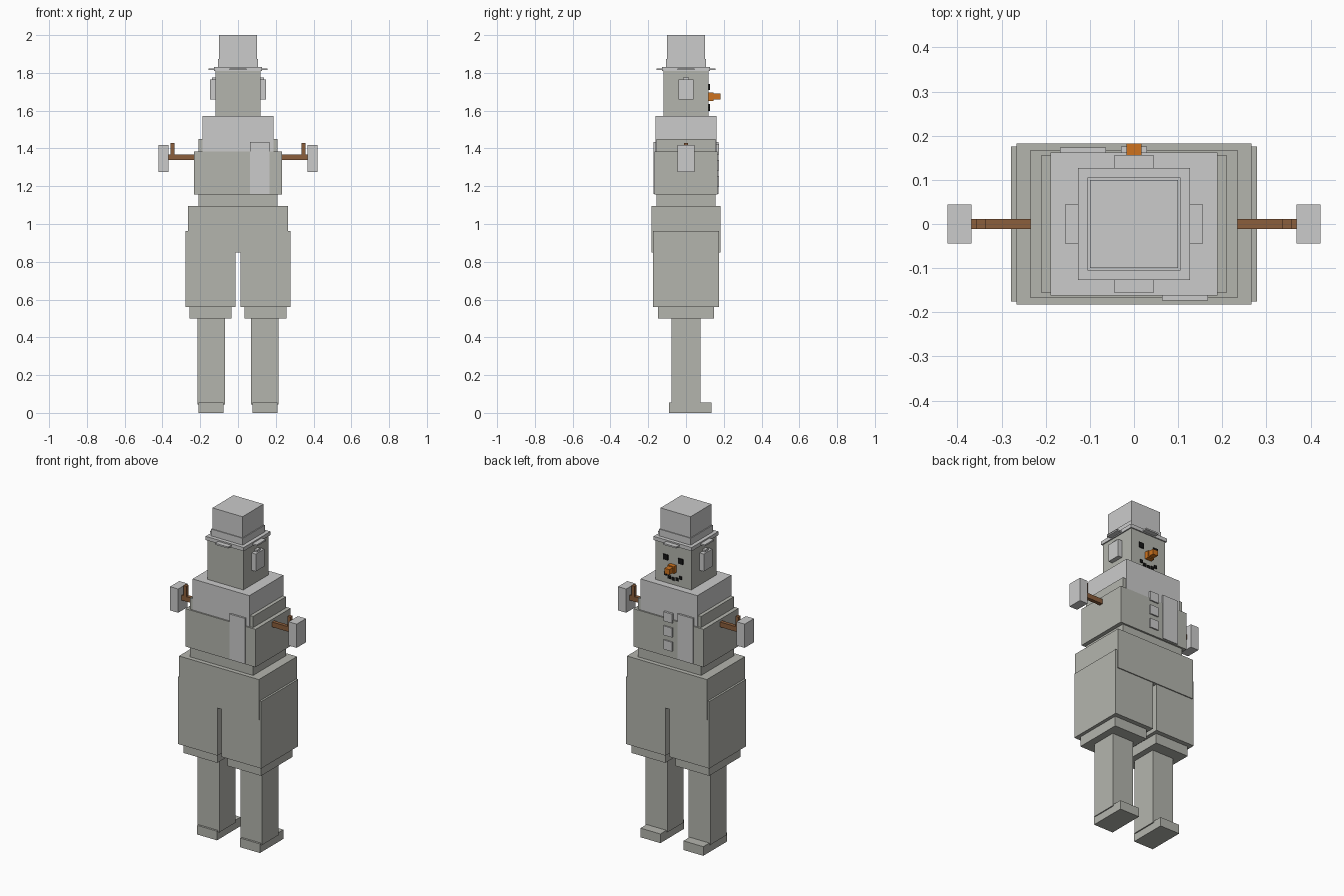
import bpy


def material(name, rgb):
    m = bpy.data.materials.new(name)
    m.diffuse_color = (*rgb, 1.0)
    return m


SNOW = material("warm grey", (0.456, 0.462, 0.42))
LIGHT = material("light grey", (0.597, 0.597, 0.597))
BROWN = material("twig brown", (0.258, 0.112, 0.045))
ORANGE = material("carrot orange", (0.61, 0.171, 0.013))
BLACK = material("coal black", (0.008, 0.008, 0.008))


def box(name, mat, x, y, z):
    """Box from (min, max) ranges; a single number means symmetric."""
    rng = [(-r, r) if isinstance(r, (int, float)) else r for r in (x, y, z)]
    lo, hi = [r[0] for r in rng], [r[1] for r in rng]
    verts = [(a, b, c) for a in (lo[0], hi[0]) for b in (lo[1], hi[1]) for c in (lo[2], hi[2])]
    faces = [(0, 1, 3, 2), (4, 6, 7, 5), (0, 4, 5, 1), (2, 3, 7, 6), (0, 2, 6, 4), (1, 5, 7, 3)]
    me = bpy.data.meshes.new(name)
    me.from_pydata(verts, [], faces)
    me.materials.append(mat)
    ob = bpy.data.objects.new(name, me)
    bpy.context.collection.objects.link(ob)
    return ob


def pair(name, mat, x, y, z):
    """Left and right copies mirrored across x = 0."""
    box("right_" + name, mat, x, y, z)
    box("left_" + name, mat, (-x[1], -x[0]), y, z)


# Legs
pair("foot", SNOW, (0.077, 0.209), (-0.09, 0.134), (0.0, 0.055))
pair("leg", SNOW, (0.07, 0.215), (-0.078, 0.076), (0.045, 0.51))
pair("cuff", SNOW, (0.034, 0.258), 0.148, (0.50, 0.57))
pair("thigh", SNOW, (0.013, 0.278), 0.176, (0.56, 0.963))

# Body
box("hips", SNOW, 0.266, 0.182, (0.85, 1.095))
box("inner_torso", SNOW, 0.21, 0.156, (1.09, 1.45))
box("torso", SNOW, 0.234, 0.167, (1.155, 1.383))

# Scarf with one tail on each side
box("scarf", LIGHT, 0.189, 0.162, (1.385, 1.572))
box("back_scarf_tail", LIGHT, (0.063, 0.167), (-0.173, -0.15), (1.16, 1.433))
box("face_scarf_tail", LIGHT, (-0.167, -0.063), (0.15, 0.173), (1.16, 1.433))

# Buttons
for i, z in enumerate((1.225, 1.31, 1.395)):
    box(f"button_{i + 1}", LIGHT, 0.029, (0.16, 0.175), (z - 0.028, z + 0.028))

# Twig arms and mittens
pair("arm", BROWN, (0.225, 0.37), 0.011, (1.338, 1.368))
pair("twig", BROWN, (0.336, 0.357), 0.011, (1.36, 1.43))
pair("mitten", LIGHT, (0.368, 0.422), 0.044, (1.275, 1.418))

# Head and ear muffs
box("head", SNOW, 0.12, 0.12, (1.56, 1.82))
pair("ear_muff", LIGHT, (0.115, 0.147), 0.041, (1.66, 1.765))
pair("ear_muff_clip", LIGHT, (0.115, 0.138), 0.016, (1.75, 1.776))

# Face
pair("eye", BLACK, (0.034, 0.066), (0.118, 0.126), (1.71, 1.742))
box("nose_base", ORANGE, 0.021, (0.115, 0.146), (1.652, 1.695))
box("nose_tip", ORANGE, 0.017, (0.14, 0.182), (1.658, 1.69))
for i, (x, z) in enumerate(((-0.05, 1.626), (-0.026, 1.612), (0, 1.608), (0.026, 1.612), (0.05, 1.626))):
    box(f"mouth_{i + 1}", BLACK, (x - 0.009, x + 0.009), (0.118, 0.126), (z - 0.009, z + 0.009))

# Hat
box("brim", LIGHT, 0.127, 0.127, (1.81, 1.832))
box("brim_side_strip", LIGHT, 0.156, 0.044, (1.815, 1.824))
box("brim_front_strip", LIGHT, 0.044, 0.156, (1.815, 1.824))
box("hat_band", LIGHT, 0.105, 0.105, (1.83, 1.873))
box("hat_crown", LIGHT, 0.1, 0.1, (1.83, 2.0))
